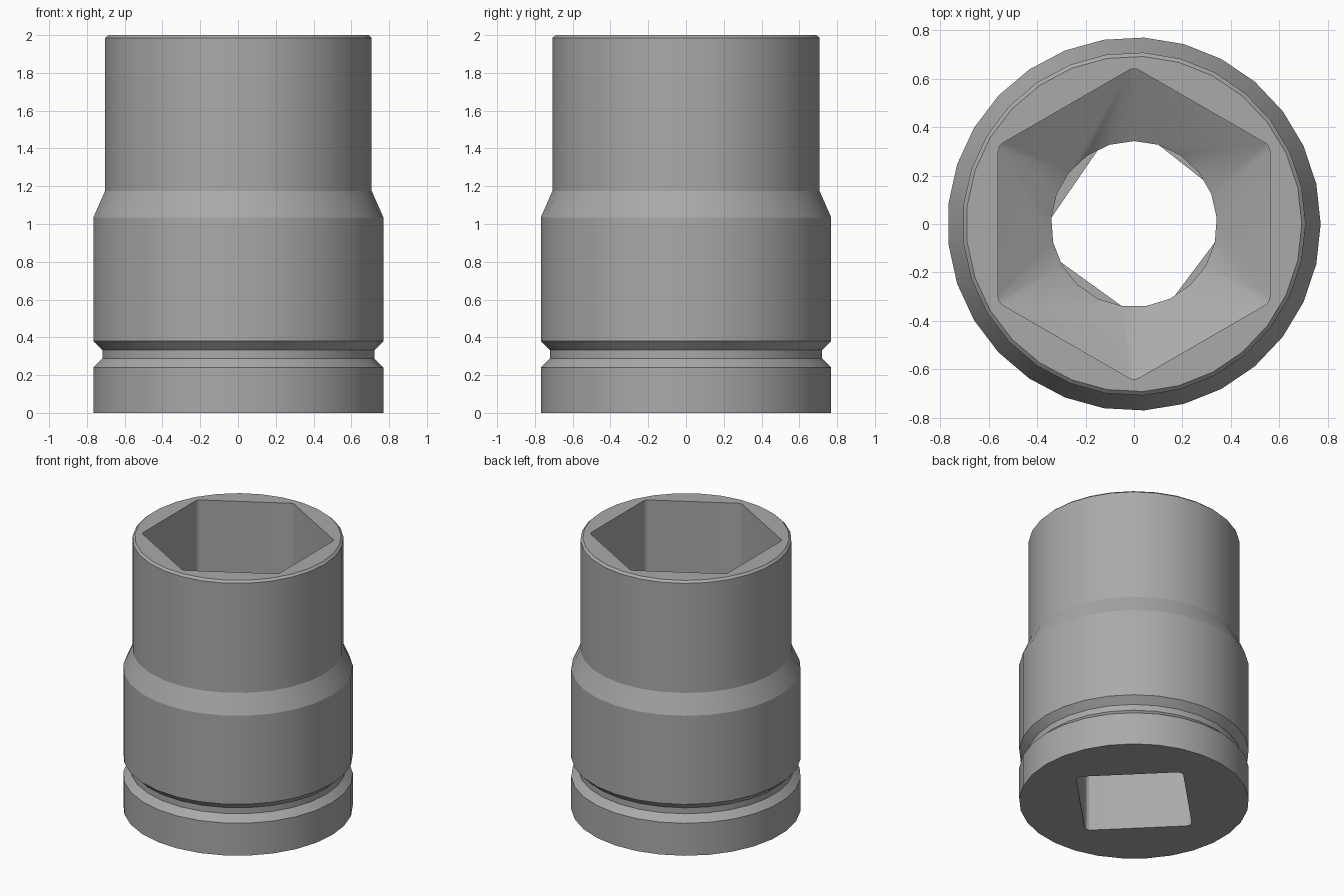
import bpy, bmesh, math

if "Cube" in bpy.data.objects:
    bpy.data.objects.remove(bpy.data.objects["Cube"])

TAU = 2 * math.pi


def ang(x, y):
    return (math.atan2(y, x) + 1e-6) % TAU


def circle(r, n, start=0.0):
    pts = [(r * math.cos(start + TAU * i / n), r * math.sin(start + TAU * i / n)) for i in range(n)]
    return sorted(pts, key=lambda p: ang(*p))


def rounded_polygon(n, apothem, fillet, start, steps=4):
    """Regular polygon with filleted corners; start = angle of first corner."""
    d = (apothem - fillet) / math.cos(math.pi / n)
    pts = []
    for k in range(n):
        a = start + TAU * k / n
        for s in range(steps + 1):
            b = a - math.pi / n + TAU / n * s / steps
            pts.append((d * math.cos(a) + fillet * math.cos(b),
                        d * math.sin(a) + fillet * math.sin(b)))
    return sorted(pts, key=lambda p: ang(*p))


bm = bmesh.new()


def loop(pts, z):
    return [bm.verts.new((x, y, z)) for x, y in pts]


def bridge(A, B):
    """Join two loops of any vertex count, stepping round by angle."""
    n, m, i, j = len(A), len(B), 0, 0

    def at(L, k):
        return ang(L[k % len(L)].co.x, L[k % len(L)].co.y) + TAU * (k // len(L))

    while i < n or j < m:
        a = at(A, i + 1) if i < n else 1e9
        b = at(B, j + 1) if j < m else 1e9
        p, q = A[i % n], B[j % m]
        if abs(a - b) < 1e-4:
            bm.faces.new((p, A[(i + 1) % n], B[(j + 1) % m], q))
            i, j = i + 1, j + 1
        elif a < b:
            bm.faces.new((p, A[(i + 1) % n], q))
            i += 1
        else:
            bm.faces.new((p, B[(j + 1) % m], q))
            j += 1


# Outer wall: base, retaining groove, shoulder, top chamfer
outer = [(0.77, 0), (0.77, 0.24), (0.722, 0.288), (0.722, 0.332), (0.77, 0.38),
         (0.77, 1.035), (0.708, 1.175), (0.708, 1.985), (0.692, 2.0)]
loops = [loop(circle(r, 29), z) for r, z in outer]

# Hexagonal opening with conical floor
hexagon = rounded_polygon(6, 0.56, 0.04, math.pi / 2)
loops += [loop(hexagon, 2.0), loop(hexagon, 1.1)]

# Round through hole
hole = circle(0.342, 21, math.pi / 2)
loops += [loop(hole, 0.94), loop(hole, 0.76)]

# Square drive opening, corners on the axes
square = rounded_polygon(4, 0.36, 0.04, 0)
loops += [loop(square, 0.76), loop(square, 0)]

for k in range(len(loops)):
    bridge(loops[k], loops[(k + 1) % len(loops)])
bmesh.ops.recalc_face_normals(bm, faces=bm.faces)

mesh = bpy.data.meshes.new("socket_body")
bm.to_mesh(mesh)
bm.free()

mat = bpy.data.materials.new("steel grey")
mat.diffuse_color = (0.4, 0.4, 0.4, 1)
mat.use_nodes = True
mat.node_tree.nodes["Principled BSDF"].inputs["Base Color"].default_value = mat.diffuse_color
mesh.materials.append(mat)

obj = bpy.data.objects.new("socket_body", mesh)
bpy.context.collection.objects.link(obj)
bpy.context.view_layer.objects.active = obj
obj.select_set(True)
bpy.ops.object.shade_smooth_by_angle(angle=math.radians(20))
